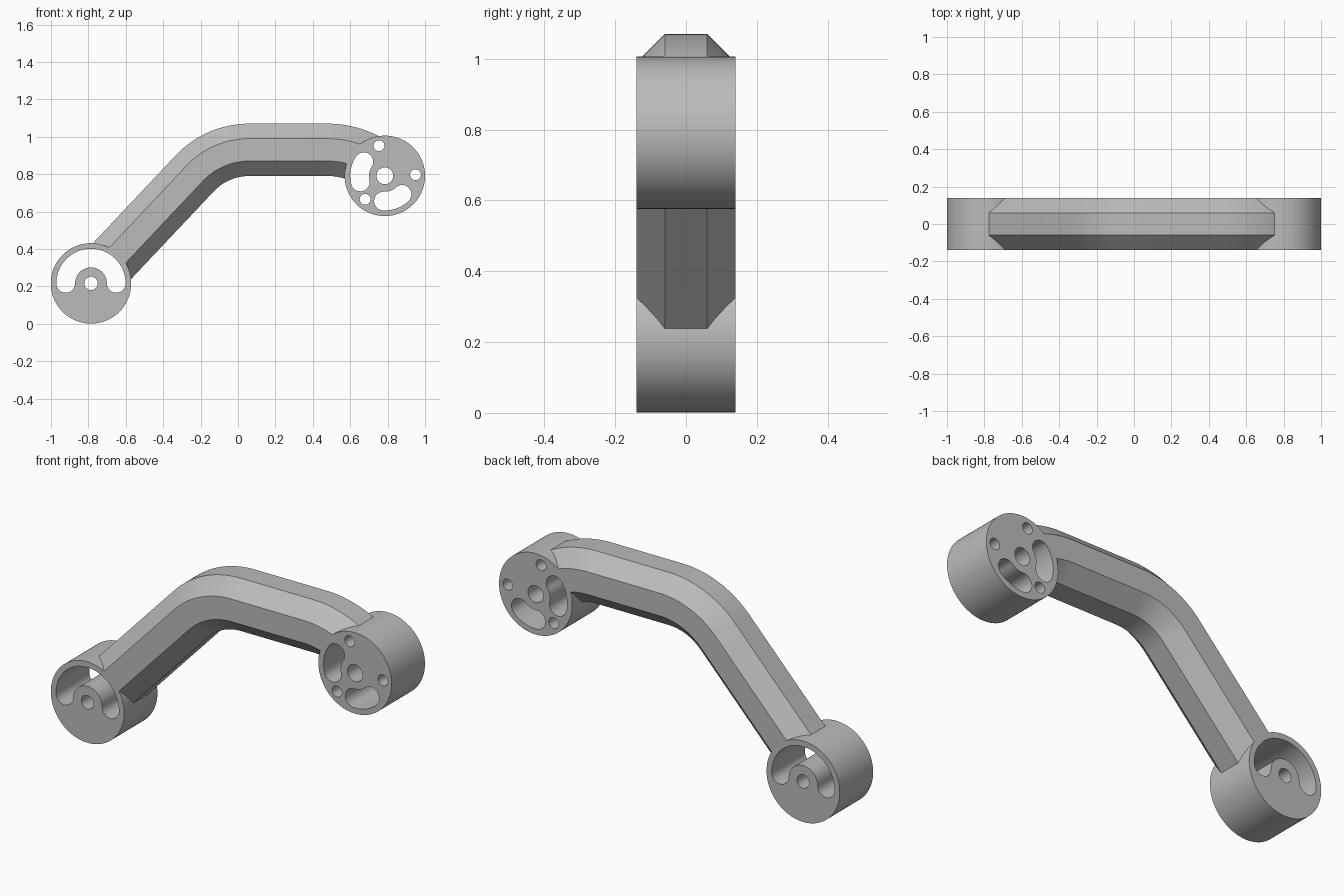
import bpy, bmesh
from math import sin, cos, radians, tau
from mathutils import Vector

if "Cube" in bpy.data.objects:
    bpy.data.objects.remove(bpy.data.objects["Cube"], do_unlink=True)

HALF = 0.14       # half thickness of everything
FLAT = 0.06       # half width of the octagon's flat sides
HUB_R = 0.215
LOWER = Vector((-0.786, 0.216))
UPPER = Vector((0.785, 0.791))

grey = bpy.data.materials.new("grey metal")
grey.use_nodes = True
colour = (0.5, 0.5, 0.5, 1)
grey.diffuse_color = colour
grey.node_tree.nodes["Principled BSDF"].inputs["Base Color"].default_value = colour


def arc(centre, radius, start, end, steps):
    """Points along an arc in the XZ plane, angles in degrees."""
    angles = [radians(start + (end - start) * i / steps) for i in range(steps + 1)]
    return [Vector(centre) + radius * Vector((cos(a), sin(a))) for a in angles]


def loft(name, rings):
    """Closed solid skinned through a list of point rings."""
    bm = bmesh.new()
    loops = [[bm.verts.new(p) for p in ring] for ring in rings]
    n = len(loops[0])
    for a, b in zip(loops, loops[1:]):
        for i in range(n):
            j = (i + 1) % n
            bm.faces.new((a[i], a[j], b[j], b[i]))
    bm.faces.new(loops[0])
    bm.faces.new(loops[-1])
    bmesh.ops.recalc_face_normals(bm, faces=bm.faces)
    mesh = bpy.data.meshes.new(name)
    bm.to_mesh(mesh)
    bm.free()
    mesh.materials.append(grey)
    obj = bpy.data.objects.new(name, mesh)
    bpy.context.collection.objects.link(obj)
    return obj


def prism(name, outline, half):
    return loft(name, [[(p.x, y, p.y) for p in outline] for y in (-half, half)])


def disc(name, centre, radius, half, steps=96):
    return prism(name, arc(centre, radius, 0, 360, steps)[:-1], half)


def slot(name, centre, start, end, radius=0.135, width=0.05):
    """Curved slot with round ends."""
    ends = [arc(centre, radius, a, a, 1)[0] for a in (start, end)]
    outline = arc(centre, radius + width, start, end, 40)
    outline += arc(ends[1], width, end, end + 180, 16)[1:]
    outline += arc(centre, radius - width, end, start, 40)[1:]
    outline += arc(ends[0], width, start + 180, start + 360, 16)[1:-1]
    return prism(name, outline, 0.3)


def combine(target, tool, operation):
    mod = target.modifiers.new("combine", 'BOOLEAN')
    mod.operation = operation
    mod.solver = 'EXACT'
    mod.object = tool
    bpy.context.view_layer.objects.active = target
    bpy.ops.object.modifier_apply(modifier=mod.name)
    bpy.data.objects.remove(tool, do_unlink=True)


# Arm: octagonal section swept from the lower hub, over the bend, to the upper hub
path = [LOWER] + arc((0.06, 0.53), 0.40, 136.5, 90, 20) + arc((0.48, 0.48), 0.45, 90, 47, 20)
section = [(sy * a, sz * b) for sy, sz, order in
           ((1, 1, 1), (-1, 1, -1), (-1, -1, 1), (1, -1, -1))
           for a, b in ((HALF, FLAT), (FLAT, HALF))[::order]]
rings = []
for i, p in enumerate(path):
    ahead, behind = path[min(i + 1, len(path) - 1)], path[max(i - 1, 0)]
    if i == 1:
        behind = p - (p - LOWER).normalized() * 0.016
    tangent = (ahead - behind).normalized()
    normal = Vector((-tangent.y, tangent.x))
    rings.append([(p.x + normal.x * b, a, p.y + normal.y * b) for a, b in section])
arm = loft("bent_arm_with_hubs", rings)

# Hubs at both ends
combine(arm, disc("lower_hub", LOWER, HUB_R, HALF), 'UNION')
combine(arm, disc("upper_hub", UPPER, HUB_R, HALF), 'UNION')

# Lower hub: half-ring slot and axle hole
combine(arm, slot("lower_slot", LOWER, 0, 180), 'DIFFERENCE')
combine(arm, disc("lower_axle_hole", LOWER, 0.036, 0.3, 32), 'DIFFERENCE')

# Upper hub: two short slots, axle hole and three bolt holes
for start, end in ((146, 194), (267, 313)):
    combine(arm, slot("upper_slot", UPPER, start, end), 'DIFFERENCE')
combine(arm, disc("upper_axle_hole", UPPER, 0.045, 0.3, 32), 'DIFFERENCE')
for angle in (2, 101, 230):
    spot = arc(UPPER, 0.164, angle, angle, 1)[0]
    combine(arm, disc("bolt_hole", spot, 0.029, 0.3, 24), 'DIFFERENCE')

# Smooth curved walls, crisp edges
bpy.ops.object.select_all(action='DESELECT')
arm.select_set(True)
bpy.context.view_layer.objects.active = arm
bpy.ops.object.shade_smooth_by_angle(angle=radians(30))
